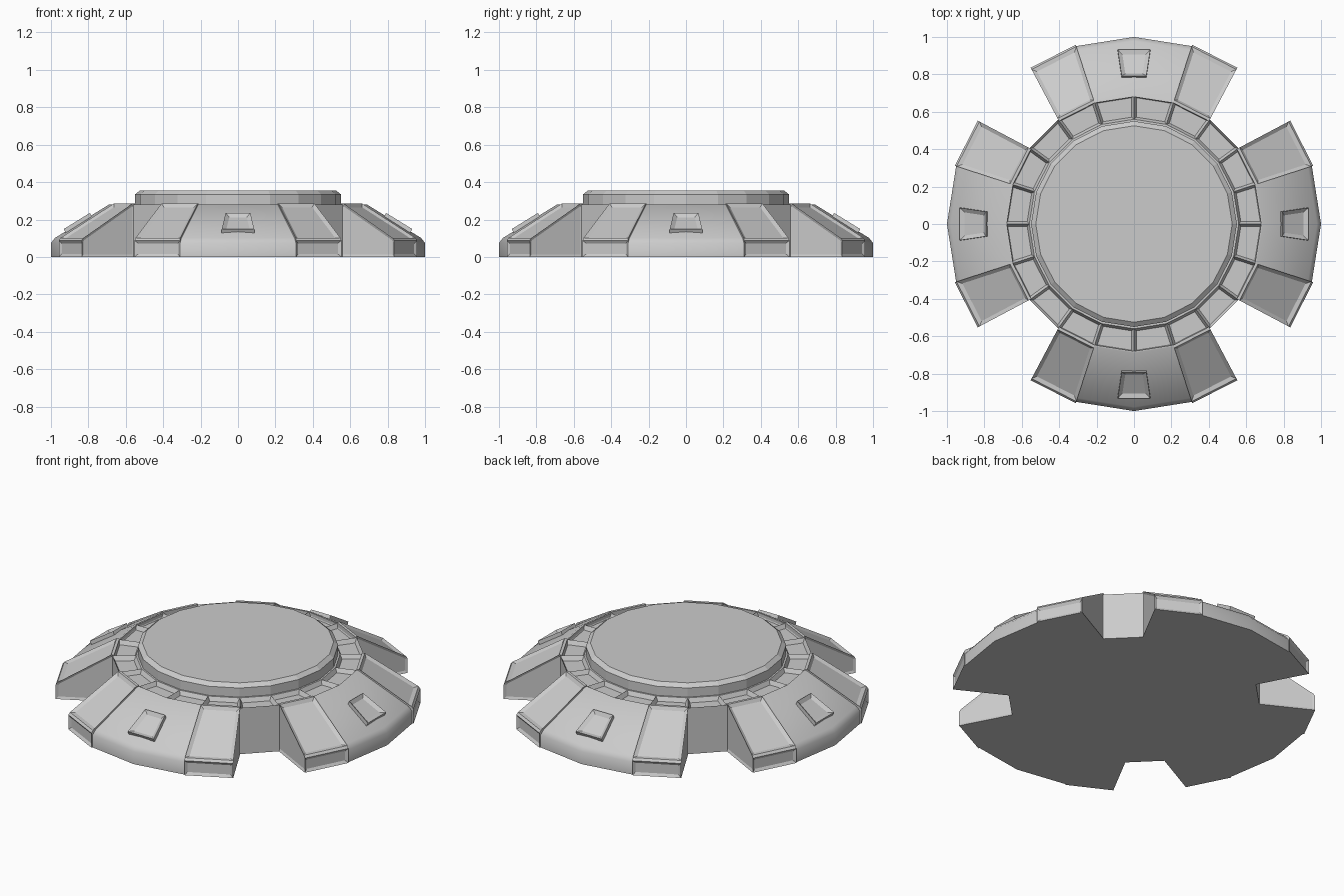
import bpy, bmesh
from math import sin, cos, tan, radians, pi

if "Cube" in bpy.data.objects:
    bpy.data.objects.remove(bpy.data.objects["Cube"])

SIDES = 20


def place(u, v, z, ang):
    """Local radial (u), sideways (v), height (z) turned by ang degrees."""
    a = radians(ang)
    return (u * cos(a) - v * sin(a), u * sin(a) + v * cos(a), z)


def finish(bm, name, smooth=None):
    bmesh.ops.recalc_face_normals(bm, faces=bm.faces[:])
    mesh = bpy.data.meshes.new(name)
    bm.to_mesh(mesh)
    bm.free()
    ob = bpy.data.objects.new(name, mesh)
    bpy.context.collection.objects.link(ob)
    if smooth:
        bpy.ops.object.select_all(action='DESELECT')
        bpy.context.view_layer.objects.active = ob
        ob.select_set(True)
        bpy.ops.object.shade_smooth_by_angle(angle=radians(smooth))
    return ob


def loft(bm, loops, caps=True):
    """Skin closed loops of points; returns side faces per gap, and caps."""
    vs = [[bm.verts.new(p) for p in loop] for loop in loops]
    n = len(vs[0])
    sides = [[bm.faces.new((a[i], a[(i + 1) % n], b[(i + 1) % n], b[i]))
              for i in range(n)] for a, b in zip(vs, vs[1:])]
    ends = [bm.faces.new(vs[0]), bm.faces.new(vs[-1])] if caps else []
    bmesh.ops.recalc_face_normals(bm, faces=bm.faces[:])
    return sides, ends


def recess(bm, faces, border, depth):
    bmesh.ops.inset_individual(bm, faces=faces, thickness=border,
                               depth=-depth, use_even_offset=True)


def circle(r, z):
    return [place(r, 0, z, i * 360 / SIDES) for i in range(SIDES)]


# Central drum with a ring of recessed cells around the top
bm = bmesh.new()
sides, _ = loft(bm, [circle(0.69, 0), circle(0.69, 0.28), circle(0.56, 0.28)])
recess(bm, sides[1], 0.013, 0.025)
finish(bm, "central_drum")

# Raised round platform with chamfered rim
bm = bmesh.new()
loft(bm, [circle(0.55, 0.25), circle(0.55, 0.335),
          circle(0.525, 0.355)])
finish(bm, "top_platform")

for k in range(4):
    base = k * 90

    # Smooth sloping skirt between each pair of buttresses
    skirt = [(0.68, 0), (1.0, 0), (1.0, 0.075), (0.978, 0.102), (0.69, 0.28), (0.68, 0.28)]
    bm = bmesh.new()
    loft(bm, [[place(r, 0, z, base + a) for r, z in skirt] for a in (-18, 0, 18)])
    finish(bm, f"skirt_{k}", smooth=40)

    # Hatch frame lying on the slope
    hatch = [(0.925, -0.087), (0.925, 0.087), (0.785, 0.066), (0.785, -0.066)]

    def slope(u):
        return 0.28 - (u - 0.69) * 0.618

    bm = bmesh.new()
    _, ends = loft(bm, [[place(u + d * 0.5, v, slope(u) + d, base) for u, v in hatch]
                        for d in (-0.03, 0.014)])
    recess(bm, [ends[1]], 0.022, 0.014)
    finish(bm, f"hatch_{k}")

    # Panelled buttresses on both sides of the skirt
    prof = [(0.672, 0), (0.995, 0), (0.995, 0.088), (0.985, 0.102),
            (0.688, 0.286), (0.672, 0.286)]
    for s, label in ((1, "left"), (-1, "right")):
        bm = bmesh.new()
        ang = base + 27 * s
        inner = [place(u, -s * u * tan(pi / 20), z, ang) for u, z in prof]
        outer = [place(u, s * (0.108 + 0.016 * (u - 0.68)), z, ang) for u, z in prof]
        sides, ends = loft(bm, [inner, outer])
        recess(bm, [sides[0][3]], 0.02, 0.012)
        recess(bm, [sides[0][1]], 0.016, 0.01)
        recess(bm, [ends[1]], 0.014, 0.006)
        finish(bm, f"buttress_{label}_{k}")
